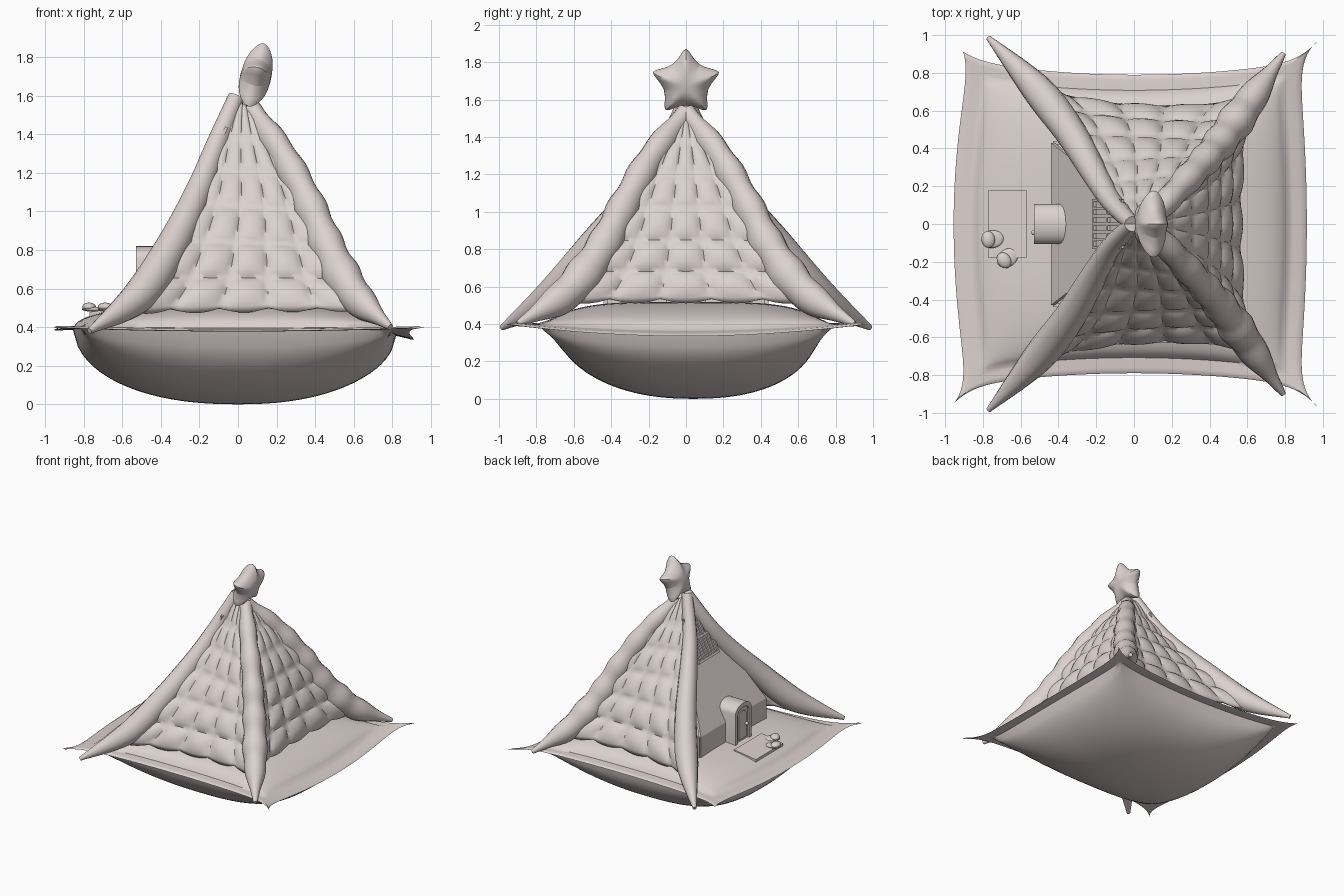
import bpy, bmesh, math
from mathutils import Vector, Matrix

if "Cube" in bpy.data.objects:
    bpy.data.objects.remove(bpy.data.objects["Cube"])

cloth = bpy.data.materials.new("pale_cloth")
cloth.diffuse_color = (0.72, 0.64, 0.62, 1)
cloth.use_nodes = True
cloth.node_tree.nodes["Principled BSDF"].inputs["Base Color"].default_value = cloth.diffuse_color


def make(name, verts, faces, smooth=None, subsurf=0, solid=0):
    me = bpy.data.meshes.new(name)
    me.from_pydata([tuple(v) for v in verts], [], faces)
    bm = bmesh.new()
    bm.from_mesh(me)
    bmesh.ops.remove_doubles(bm, verts=bm.verts, dist=1e-5)
    bmesh.ops.recalc_face_normals(bm, faces=bm.faces)
    bm.to_mesh(me)
    bm.free()
    me.materials.append(cloth)
    ob = bpy.data.objects.new(name, me)
    bpy.context.collection.objects.link(ob)
    if solid:
        m = ob.modifiers.new("thickness", 'SOLIDIFY')
        m.thickness, m.offset = solid, 0
    if subsurf:
        m = ob.modifiers.new("round", 'SUBSURF')
        m.levels = m.render_levels = subsurf
    if smooth:
        bpy.ops.object.select_all(action='DESELECT')
        ob.select_set(True)
        bpy.context.view_layer.objects.active = ob
        bpy.ops.object.shade_smooth_by_angle(angle=math.radians(smooth))
    return ob


def grid_faces(nu, nv, start=0):
    return [(start + i * nv + j, start + (i + 1) * nv + j,
             start + (i + 1) * nv + j + 1, start + i * nv + j + 1)
            for i in range(nu - 1) for j in range(nv - 1)]


def spline(pts, t):
    """Smooth interpolation through points, t from 0 to 1."""
    n = len(pts) - 1
    i = min(int(t * n), n - 1)
    f = t * n - i
    p = [Vector(pts[min(max(k, 0), n)]) for k in range(i - 1, i + 3)]
    return 0.5 * (2 * p[1] + (p[2] - p[0]) * f
                  + (2 * p[0] - 5 * p[1] + 4 * p[2] - p[3]) * f * f
                  + (3 * p[1] - p[0] - 3 * p[2] + p[3]) * f ** 3)


def prism(name, outline, x0, x1, smooth=None, rise=0):
    """Extrude a (y, z) outline along x."""
    n = len(outline)
    v = [(x, y, z + dz) for x, dz in ((x0, 0), (x1, rise)) for y, z in outline]
    f = [tuple(range(n)), tuple(range(n, 2 * n))]
    f += [(i, (i + 1) % n, n + (i + 1) % n, n + i) for i in range(n)]
    return make(name, v, f, smooth)


def box(name, lo, hi, rise=0):
    outline = [(lo[1], lo[2]), (hi[1], lo[2]), (hi[1], hi[2]), (lo[1], hi[2])]
    return prism(name, outline, lo[0], hi[0], rise=rise)


# Cushion base: puffed top and bowl bottom, joined by a flat flange with pointed corners
N = 56
BODY = 0.89


def cushion(u, v, top):
    tip = 0.05 if (u < 0 and v > 0) else 0.115
    if u > 0:
        x = u * (0.915 - 0.06 * v * v + tip * abs(v) ** 10)
    else:
        x = u * (0.955 - 0.10 * v * v + tip * abs(v) ** 10)
    y = v * (0.79 + 0.08 * u * u + tip * 0.85 * abs(u) ** 10)
    s = max(abs(u), abs(v))
    dip = (0.065 if u > 0 else 0.015) * (1 - v * v) * abs(u) ** 4 + 0.02 * (1 - u * u) * abs(v) ** 4
    rim = 0.4 - dip
    qu, qv = min(abs(u) / BODY, 1), min(abs(v) / BODY, 1)
    if top:
        return x, y, rim + 0.11 * math.sqrt((1 - qu ** 3) * (1 - qv ** 4)) + 0.008 * (s < 0.999)
    a = math.sqrt((1 - qu ** 2.3) * (1 - qv ** 2.3))
    return x, y + 0.04 * a, rim * (1 - a) - 0.004 * (s < 0.999) * (1 - a)


def spread(i):
    t = 2 * i / (N - 1) - 1
    return math.sin(t * math.pi / 2) * 0.55 + t * 0.45


V = [cushion(spread(i), spread(j), top) for top in (True, False) for i in range(N) for j in range(N)]
make("cushion_base", V, grid_faces(N, N) + grid_faces(N, N, N * N), smooth=50)

# Ridge paths for the open (left) side and the closed (right) side
LEFT = [(-0.01, 0.0, 1.59), (-0.12, 0.12, 1.32), (-0.21, 0.27, 1.09),
        (-0.34, 0.49, 0.82), (-0.51, 0.71, 0.565), (-0.77, 0.985, 0.38)]
RIGHT = [(0.07, 0.0, 1.53), (0.22, 0.17, 1.31), (0.36, 0.32, 1.05),
         (0.47, 0.45, 0.80), (0.60, 0.63, 0.57), (0.79, 0.90, 0.40)]


def ridge(name, path, radii, side, lumps):
    pts = [(x, y * side, z) for x, y, z in path]
    rings, sides = 44, 14
    verts = []
    for k in range(rings):
        t = k / (rings - 1)
        c = spline(pts, t)
        d = (spline(pts, min(t + 0.02, 1)) - spline(pts, max(t - 0.02, 0))).normalized()
        a = d.cross(Vector((0, 0, 1))).normalized()
        b = a.cross(d)
        r = spline([(q, 0, 0) for q in radii], t).x
        r *= 1 + lumps * math.cos(t * 14 * math.pi)
        for m in range(sides):
            w = 2 * math.pi * m / sides
            verts.append(c + (a * 0.92 * math.cos(w) + b * math.sin(w)) * r)
    faces = [(k * sides + m, k * sides + (m + 1) % sides, (k + 1) * sides + (m + 1) % sides,
              (k + 1) * sides + m) for k in range(rings - 1) for m in range(sides)]
    faces += [tuple(range(sides)), tuple(range((rings - 1) * sides, rings * sides))]
    make(name, verts, faces, smooth=60)


for side, label in ((-1, "front"), (1, "back")):
    ridge("open_ridge_" + label, LEFT, [0.045, 0.06, 0.075, 0.09, 0.09, 0.015], side, 0.0)
    ridge("quilted_ridge_" + label, RIGHT, [0.05, 0.075, 0.085, 0.095, 0.095, 0.015], side, 0.07)


# Quilted tent walls stretched between the ridges
def quilt(name, path_a, path_b, out, cols, rows, inset, end):
    nu, nv = rows * 8 + 1, cols * 8 + 1
    out = Vector(out)
    axis = 0 if abs(out.x) > 0.5 else 1
    verts = []
    for i in range(nu):
        t = i / (nu - 1)
        pa, pb = spline(path_a, 0.02 + t * end), spline(path_b, 0.02 + t * end)
        for j in range(nv):
            s = j / (nv - 1)
            p = pa.lerp(pb, s)
            mid = math.sqrt(max(0, 4 * s * (1 - s)))
            p[axis] *= 1 - inset * t ** 4 * mid
            puff = (abs(math.sin(math.pi * cols * s)) * abs(math.sin(math.pi * rows * t))) ** 0.7
            p += out * (0.04 * puff * (0.2 + 0.8 * t) + 0.012 * mid)
            # scalloped hem
            p.z -= 0.02 * t ** 12 * abs(math.sin(math.pi * cols * s))
            verts.append(p)
    make(name, verts, grid_faces(nu, nv), smooth=60, solid=0.02)


def flip(path, s):
    return [(x, y * s, z) for x, y, z in path]


quilt("front_quilt", flip(LEFT, -1), flip(RIGHT, -1), (0, -0.92, 0.38), 5, 6, 0.21, 0.85)
quilt("back_quilt", LEFT, RIGHT, (0, 0.92, 0.38), 5, 6, 0.21, 0.85)
quilt("side_quilt", flip(RIGHT, -1), RIGHT, (0.92, 0, 0.38), 5, 6, 0.15, 0.82)

# Inner house front: upright wall then a slope up to the peak
profile = [(-0.43, 0.43, 0.44), (-0.43, 0.43, 0.67), (-0.20, 0.25, 1.10), (-0.03, 0.05, 1.46)]
V = [(x, s * y, z) for x, y, z in profile for s in (-1, 1)]
make("house_front", V, [(2 * k, 2 * k + 1, 2 * k + 3, 2 * k + 2) for k in range(3)], solid=0.02)
for s, label in ((-1, "front"), (1, "back")):
    box("house_return_" + label, (-0.43, s * 0.43 - 0.01, 0.44), (-0.36, s * 0.43 + 0.01, 0.67))

# Lattice window lying on the slope
slope = Vector((0.16, 0, 0.34))
normal = Vector((-0.905, 0, 0.426))
origin = Vector((-0.20, 0, 1.10)) + normal * 0.016


def slat(name, a0, a1, y0, y1):
    v = [origin + slope * a + Vector((0, y, 0)) + normal * n
         for n in (-0.008, 0.008) for a, y in ((a0, y0), (a1, y0), (a1, y1), (a0, y1))]
    make(name, v, [(0, 1, 2, 3), (4, 5, 6, 7)] + [(k, (k + 1) % 4, 4 + (k + 1) % 4, 4 + k) for k in range(4)])


for k in range(7):
    y = -0.126 + k * 0.042
    slat("window_slat_%d" % k, 0.0, 0.95, y - 0.007, y + 0.007)
for k in range(3):
    slat("window_rail_%d" % k, 0.46 * k, 0.46 * k + 0.05, -0.13, 0.13)


# Arched doorway with frame, door leaf, pane and knob
def arch(w, z0, z1, n=10):
    pts = [(-w, z0), (w, z0)]
    return pts + [(w * math.cos(math.pi * k / n), z1 - w * 0.6 + w * 0.6 * math.sin(math.pi * k / n))
                  for k in range(n + 1)]


outer, inner = arch(0.105, 0.46, 0.82), arch(0.075, 0.46, 0.785)
n = len(outer)
V = [(x, y, z) for x in (-0.53, -0.35) for o in (outer, inner) for y, z in o]
F = []
for k in range(1, n):
    m = (k + 1) % n
    F += [(k, m, n + m, n + k), (2 * n + k, 2 * n + m, 3 * n + m, 3 * n + k),
          (k, m, 2 * n + m, 2 * n + k), (n + k, n + m, 3 * n + m, 3 * n + k)]
make("door_frame", V, F, smooth=30)
prism("door_leaf", arch(0.077, 0.46, 0.787), -0.515, -0.40, 30)
prism("door_pane", arch(0.05, 0.52, 0.75), -0.522, -0.515, 30)


def blob(name, loc, scale, turn=0.0):
    bm = bmesh.new()
    bmesh.ops.create_uvsphere(bm, u_segments=16, v_segments=10, radius=1, matrix=Matrix.Translation(loc)
                              @ Matrix.Rotation(turn, 4, 'Z') @ Matrix.Diagonal((*scale, 1)))
    v = [x.co.copy() for x in bm.verts]
    f = [[x.index for x in q.verts] for q in bm.faces]
    bm.free()
    make(name, v, f, smooth=60)


blob("door_knob", (-0.53, -0.045, 0.63), (0.014, 0.014, 0.014))

# Doormat and a pair of slippers
box("doormat", (-0.77, -0.18, 0.455), (-0.57, 0.18, 0.478), rise=0.03)
for x, y, turn, label in ((-0.75, -0.08, 0.1, "a"), (-0.67, -0.18, 0.6, "b")):
    blob("slipper_sole_" + label, (x, y, 0.493), (0.06, 0.047, 0.013), turn)
    toe = Matrix.Rotation(turn, 3, 'Z') @ Vector((-0.022, 0, 0))
    blob("slipper_top_" + label, (x + toe.x, y + toe.y, 0.505), (0.036, 0.045, 0.022), turn)

# Puffy star on the peak, leaning to the right
tilt = Matrix.Translation((0.09, 0, 1.69)) @ Matrix.Rotation(math.radians(14), 4, 'Y')
rings = [(0.0, -0.085), (0.55, -0.07), (1.0, 0.0), (0.55, 0.07), (0.0, 0.085)]
V, F = [], []
for scale, x in rings:
    for k in range(10):
        r = (0.285 if k % 2 == 0 else 0.105) * scale
        a = math.pi * k / 5
        V.append(tilt @ Vector((x, r * math.sin(a), r * math.cos(a))))
for i in range(4):
    for k in range(10):
        m = (k + 1) % 10
        q = (i * 10 + k, i * 10 + m, i * 10 + 10 + m, i * 10 + 10 + k)
        F.append((i * 10, q[2], q[3]) if i == 0 else (q[0], q[1], 40) if i == 3 else q)
make("peak_star", V, F, smooth=60, subsurf=2)
